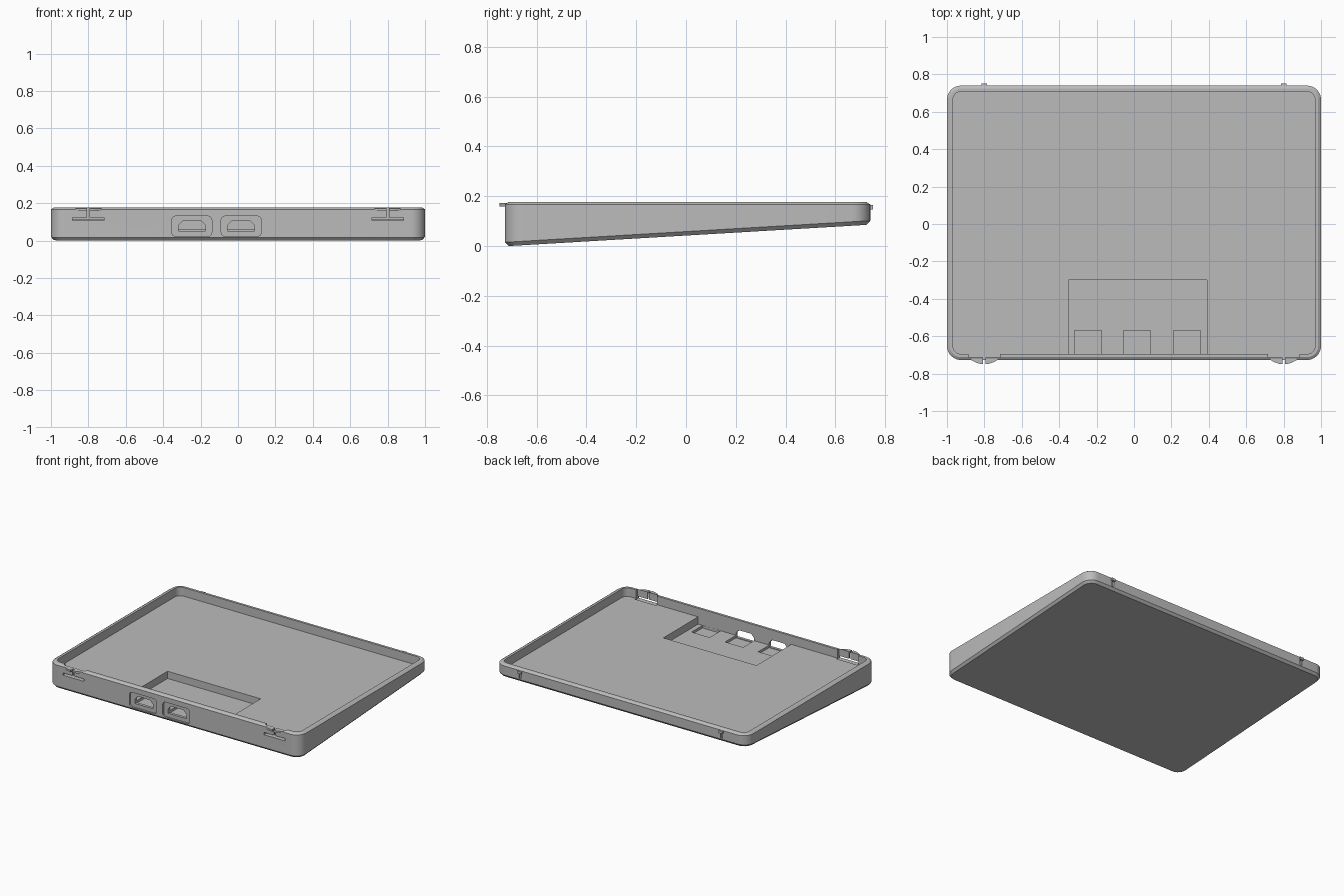
import bpy
import bmesh
import math

old = bpy.data.objects.get("Cube")
if old:
    bpy.data.objects.remove(old, do_unlink=True)

grey = bpy.data.materials.new("plain_grey")
grey.use_nodes = True
grey.diffuse_color = (0.5, 0.5, 0.5, 1)
grey.node_tree.nodes["Principled BSDF"].inputs["Base Color"].default_value = (0.5, 0.5, 0.5, 1)

FRONT, BACK, TOP, FLOOR = -0.727, 0.74, 0.177, 0.115


def rounded(x0, x1, y0, y1, r, n=8):
    """Rounded rectangle outline, counter-clockwise."""
    corners = ((x1 - r, y1 - r), (x0 + r, y1 - r), (x0 + r, y0 + r), (x1 - r, y0 + r))
    return [(cx + r * math.cos((q + i / n) * math.pi / 2),
             cy + r * math.sin((q + i / n) * math.pi / 2))
            for q, (cx, cy) in enumerate(corners) for i in range(n + 1)]


def loft(name, rings):
    """Closed solid through a stack of equal-sized rings."""
    bm = bmesh.new()
    loops = [[bm.verts.new(p) for p in ring] for ring in rings]
    for a, b in zip(loops, loops[1:]):
        for i in range(len(a)):
            j = (i + 1) % len(a)
            bm.faces.new((a[i], a[j], b[j], b[i]))
    bm.faces.new(loops[0][::-1])
    bm.faces.new(loops[-1])
    bmesh.ops.recalc_face_normals(bm, faces=bm.faces)
    mesh = bpy.data.meshes.new(name)
    bm.to_mesh(mesh)
    bm.free()
    mesh.materials.append(grey)
    obj = bpy.data.objects.new(name, mesh)
    bpy.context.collection.objects.link(obj)
    return obj


def box(name, x0, x1, y0, y1, z0, z1):
    outline = ((x0, y0), (x1, y0), (x1, y1), (x0, y1))
    return loft(name, [[(x, y, z) for x, y in outline] for z in (z0, z1)])


def front_prism(name, outline, y0, y1):
    """Extrude an x-z outline along y."""
    return loft(name, [[(x, y, z) for x, z in outline] for y in (y0, y1)])


def cut(target, cutter):
    cutter.hide_render = True
    mod = target.modifiers.new(cutter.name, "BOOLEAN")
    mod.operation, mod.solver, mod.object = "DIFFERENCE", "EXACT", cutter
    deps = bpy.context.evaluated_depsgraph_get()
    mesh = bpy.data.meshes.new_from_object(target.evaluated_get(deps))
    target.modifiers.clear()
    target.data = mesh
    bpy.data.objects.remove(cutter, do_unlink=True)


def underside(y):
    return max(0, 0.085 * (y - FRONT - 0.015) / (BACK - FRONT - 0.03))


def ring(inset, height):
    pts = rounded(-1 + inset, 1 - inset, FRONT + inset, BACK - inset, 0.075 - inset)
    return [(x, y, height(y)) for x, y in pts]


# Tray shell: sloping chamfered base, bevelled rim, level floor
tray = loft("tray", [
    ring(0.015, underside),
    ring(0, lambda y: underside(y) + 0.016),
    ring(0, lambda y: TOP - 0.01),
    ring(0.015, lambda y: TOP),
    ring(0.032, lambda y: TOP),
    ring(0.032, lambda y: FLOOR),
])

# Component pocket and its three small wells
inner = FRONT + 0.032
cut(tray, box("pocket", -0.35, 0.39, inner, -0.3, 0.063, 0.15))
for x in (-0.247, 0.017, 0.283):
    cut(tray, box("well", x - 0.072, x + 0.072, inner + 0.001, -0.57, 0.045, 0.1))

# Two sockets: shallow rounded surround with a tapered through hole
for x in (-0.247, 0.017):
    surround = rounded(x - 0.107, x + 0.107, 0.022, 0.131, 0.022, 4)
    cut(tray, front_prism("surround", surround, FRONT - 0.02, FRONT + 0.013))
    half = [(0.072, 0.05), (0.072, 0.082), (0.048, 0.106)]
    hole = [(x + a, z) for a, z in half] + [(x - a, z) for a, z in half[::-1]]
    cut(tray, front_prism("socket", hole, FRONT - 0.02, inner + 0.01))

for side, label in ((-1, "right"), (1, "left")):
    x = side * 0.8
    # Thinned flexible wall with a T-shaped slit
    cut(tray, box("relief", x - 0.084, x + 0.084, FRONT + 0.013, -0.682, 0.107, 0.2))
    cut(tray, box("slot", x - 0.084, x + 0.084, FRONT - 0.02, -0.685, 0.107, 0.124))
    cut(tray, box("slit", x - 0.006, x + 0.006, FRONT - 0.02, -0.685, 0.115, 0.2))
    # Curved catch in two halves
    for s in (-1, 1):
        arc = []
        for i in range(9):
            t = i / 8
            a = 0.006 + t * 0.064
            arc.append((x + s * a, FRONT - 0.023 * (1 - (a / 0.07) ** 2)))
        outline = arc + [(x + s * 0.07, FRONT + 0.01), (x + s * 0.006, FRONT + 0.01)]
        half_name = "outer" if s == side else "inner"
        loft(f"{label}_catch_{half_name}",
             [[(px, py, z) for px, py in outline] for z in (0.159, 0.172)])
    # Rear pin above a narrow groove
    cut(tray, box("groove", x - 0.008, x + 0.008, BACK - 0.012, BACK + 0.02, 0.11, 0.15))
    box(f"{label}_rear_pin", x - 0.015, x + 0.015, BACK - 0.01, 0.75, 0.147, 0.165)

# Smooth the rounded corners, keep edges crisp
bpy.ops.object.select_all(action="DESELECT")
tray.select_set(True)
bpy.context.view_layer.objects.active = tray
bpy.ops.object.shade_smooth_by_angle(angle=math.radians(25))
